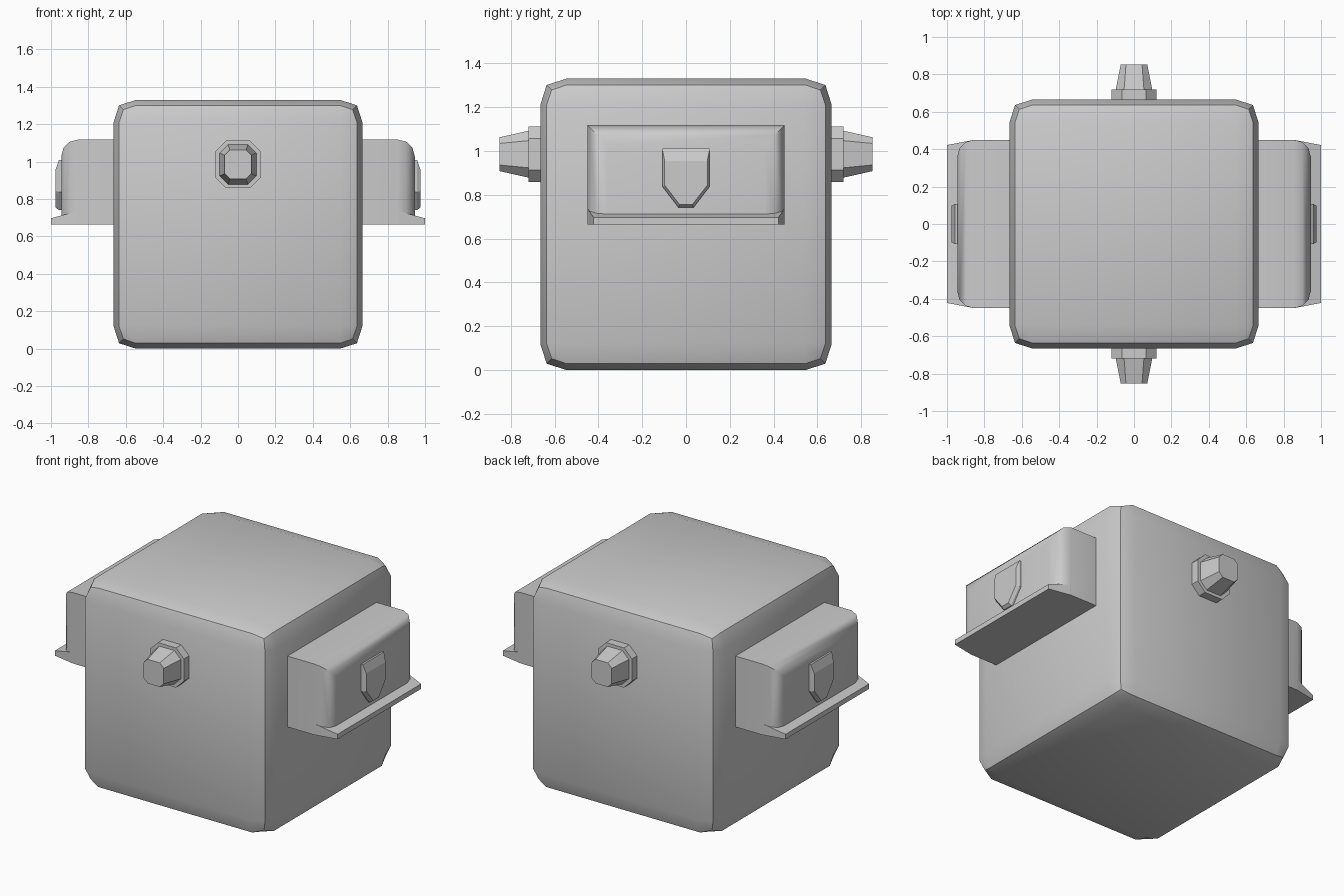
import bpy, bmesh
from math import radians

if "Cube" in bpy.data.objects:
    bpy.data.objects.remove(bpy.data.objects["Cube"])


def finish(name, bm, smooth=False, mirror=None):
    """Turn a bmesh into an object, optionally smoothed and mirrored about the origin."""
    bmesh.ops.recalc_face_normals(bm, faces=bm.faces)
    mesh = bpy.data.meshes.new(name)
    bm.to_mesh(mesh)
    bm.free()
    obj = bpy.data.objects.new(name, mesh)
    bpy.context.collection.objects.link(obj)
    if smooth:
        mesh.shade_smooth()
        mesh.set_sharp_from_angle(angle=radians(35))
    if mirror is not None:
        mod = obj.modifiers.new("Mirror", 'MIRROR')
        mod.use_axis = [i == mirror for i in range(3)]
    return obj


def loft(name, rings, mirror):
    """Capped skin through rings with equal point counts."""
    bm = bmesh.new()
    loops = [[bm.verts.new(p) for p in ring] for ring in rings]
    n = len(loops[0])
    for a, b in zip(loops, loops[1:]):
        for i in range(n):
            j = (i + 1) % n
            bm.faces.new((a[i], a[j], b[j], b[i]))
    bm.faces.new(loops[0])
    bm.faces.new(loops[-1])
    return finish(name, bm, mirror=mirror)


# Body: cube cut into 3 x 3 panels, with edges and corners pulled in
bm = bmesh.new()
bmesh.ops.create_cube(bm, size=2)
bmesh.ops.subdivide_edges(bm, edges=bm.edges[:], cuts=2, use_grid_fill=True)
reach = {1: 0.665, 2: 0.636, 3: 0.613}
for v in bm.verts:
    outer = [abs(c) > 0.9 for c in v.co]
    size = reach[sum(outer)]
    for i in range(3):
        v.co[i] = (1 if v.co[i] > 0 else -1) * (size if outer[i] else 0.545)
    v.co.z += 0.665
finish("body", bm, smooth=True)

# Side boxes: outer top, front and back edges rounded
bm = bmesh.new()
bmesh.ops.create_cube(bm, size=1)
for v in bm.verts:
    v.co = (0.945 if v.co.x > 0 else 0.64, v.co.y * 0.9, 1.118 if v.co.z > 0 else 0.665)
edges = [e for e in bm.edges
         if all(v.co.x > 0.9 for v in e.verts) and any(v.co.z > 1 for v in e.verts)]
bmesh.ops.bevel(bm, geom=edges, offset=0.09, segments=3, profile=0.5, affect='EDGES')
finish("side_box", bm, smooth=True, mirror=0)

# Ledges under the side boxes
loft("side_ledge", [
    [(x, -y, 0.665), (x, y, 0.665), (x, y, z), (x, -y, z)]
    for x, y, z in ((0.80, 0.449, 0.735), (0.86, 0.449, 0.735), (1.0, 0.422, 0.697))
], mirror=0)


# Shield-shaped latches on the side boxes
def shield(x, w, top, shoulder, tip, bottom):
    return [(x, -w, top), (x, w, top), (x, w, shoulder),
            (x, tip, bottom), (x, -tip, bottom), (x, -w, shoulder)]


loft("latch", [
    shield(0.93, 0.108, 1.01, 0.838, 0.034, 0.741),
    shield(0.957, 0.108, 1.01, 0.838, 0.034, 0.741),
    shield(0.976, 0.097, 0.955, 0.843, 0.029, 0.755),
], mirror=0)


# Front and back knobs: chamfered plate and tapered plug
def octagon(y, hx, hz, cut):
    outline = [(hx - cut, -hz), (hx, -hz + cut), (hx, hz - cut), (hx - cut, hz),
               (-hx + cut, hz), (-hx, hz - cut), (-hx, -hz + cut), (-hx + cut, -hz)]
    return [(x, y, z + 0.985) for x, z in outline]


loft("knob", [
    octagon(-0.64, 0.12, 0.127, 0.056),
    octagon(-0.718, 0.12, 0.127, 0.056),
    octagon(-0.718, 0.098, 0.107, 0.045),
    octagon(-0.852, 0.071, 0.077, 0.028),
], mirror=1)
